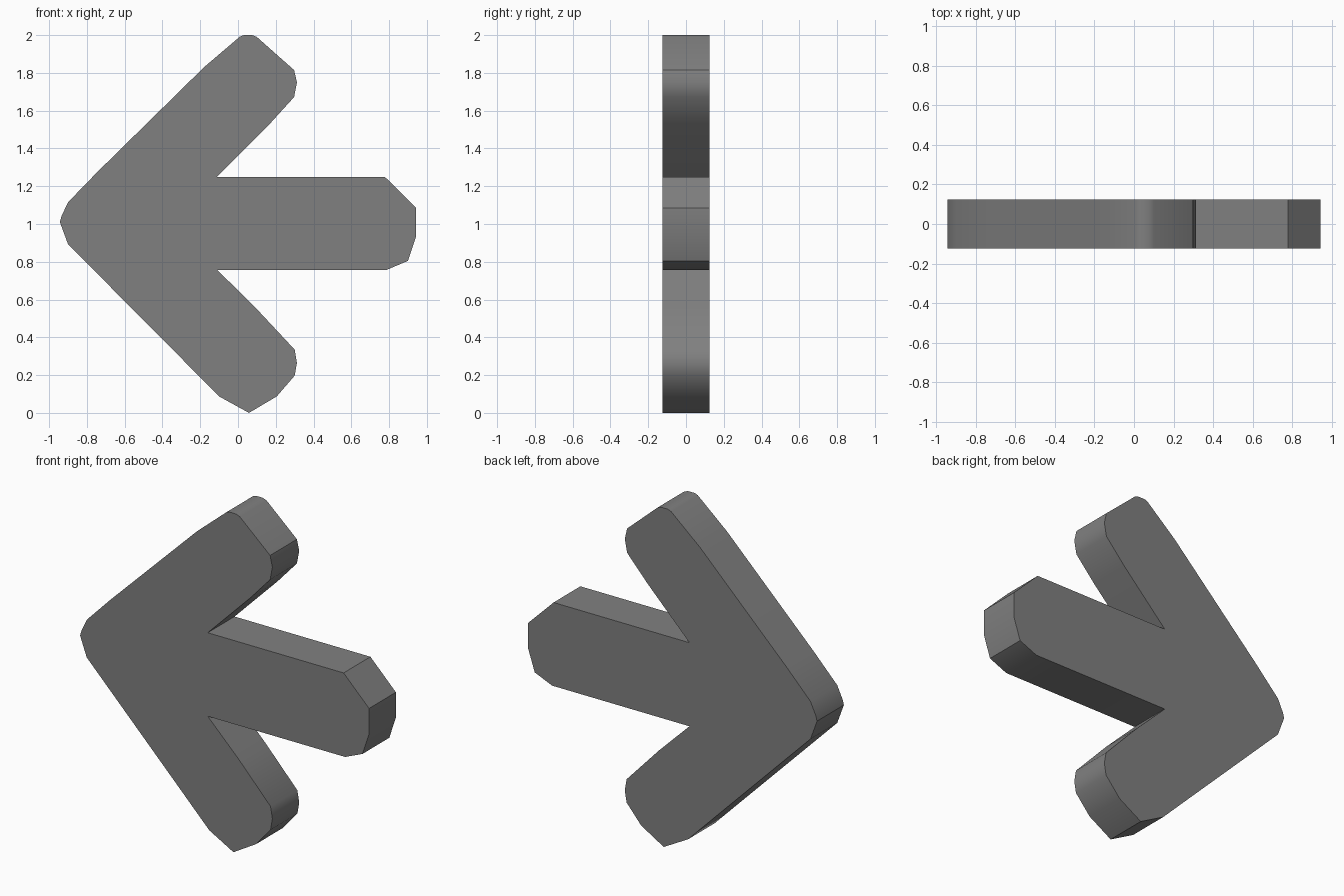
import bpy, bmesh, math
from mathutils import Vector

if "Cube" in bpy.data.objects:
    bpy.data.objects.remove(bpy.data.objects["Cube"])

HALF_DEPTH = 0.125

# Outline in x, z: point of the arrow, upper arm, shaft, lower arm
outline = [
    (-0.943, 1.01), (-0.935, 1.04), (-0.90, 1.115), (-0.745, 1.275),
    (-0.18, 1.83), (0.01, 1.992), (0.03, 2.0), (0.075, 2.0), (0.10, 1.99),
    (0.297, 1.815), (0.312, 1.75), (0.297, 1.672), (0.17, 1.532), (-0.11, 1.25),
    (0.777, 1.25), (0.943, 1.085), (0.943, 0.935), (0.90, 0.805), (0.787, 0.757),
    (-0.11, 0.757), (0.09, 0.56), (0.30, 0.335), (0.312, 0.265), (0.30, 0.197),
    (0.205, 0.087), (0.058, 0.0), (-0.10, 0.087), (-0.306, 0.295), (-0.90, 0.893),
]

# Solid plate extruded from front to back
bm = bmesh.new()
face = bm.faces.new([bm.verts.new((x, -HALF_DEPTH, z)) for x, z in outline])
result = bmesh.ops.extrude_face_region(bm, geom=[face], use_keep_orig=True)
back = [g for g in result["geom"] if isinstance(g, bmesh.types.BMVert)]
bmesh.ops.translate(bm, verts=back, vec=Vector((0, 2 * HALF_DEPTH, 0)))
bmesh.ops.recalc_face_normals(bm, faces=bm.faces)
mesh = bpy.data.meshes.new("arrow_plate")
bm.to_mesh(mesh)
bm.free()

# Single grey colour
grey = bpy.data.materials.new("mid_grey")
grey.diffuse_color = (0.216, 0.216, 0.216, 1)
grey.use_nodes = True
grey.node_tree.nodes["Principled BSDF"].inputs["Base Color"].default_value = grey.diffuse_color
mesh.materials.append(grey)

arrow = bpy.data.objects.new("arrow_plate", mesh)
bpy.context.collection.objects.link(arrow)
bpy.context.view_layer.objects.active = arrow
arrow.select_set(True)
bpy.ops.object.shade_smooth_by_angle(angle=math.radians(35))
